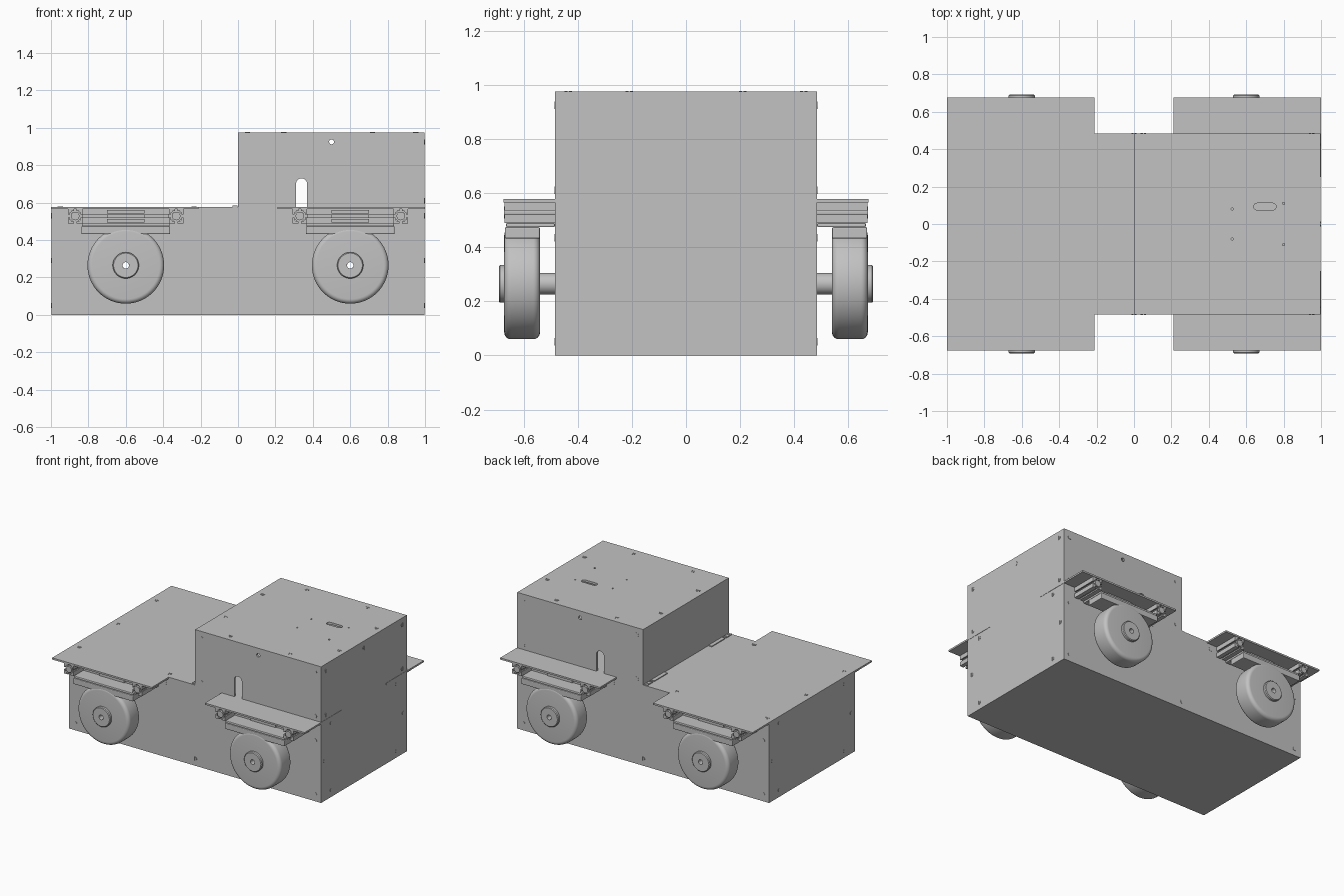
import bpy, bmesh
from math import pi, sin, cos, radians
from mathutils import Matrix, Vector

if "Cube" in bpy.data.objects:
    bpy.data.objects.remove(bpy.data.objects["Cube"])

grey = bpy.data.materials.new("plain grey")
grey.use_nodes = True
grey.diffuse_color = (0.54, 0.54, 0.54, 1)
grey.node_tree.nodes["Principled BSDF"].inputs["Base Color"].default_value = grey.diffuse_color


def finish(bm, name, smooth=False):
    bmesh.ops.recalc_face_normals(bm, faces=bm.faces)
    mesh = bpy.data.meshes.new(name)
    bm.to_mesh(mesh)
    bm.free()
    mesh.materials.append(grey)
    obj = bpy.data.objects.new(name, mesh)
    bpy.context.collection.objects.link(obj)
    if smooth:
        activate(obj)
        bpy.ops.object.shade_smooth_by_angle(angle=radians(35))
    return obj


def activate(obj):
    bpy.ops.object.select_all(action='DESELECT')
    obj.select_set(True)
    bpy.context.view_layer.objects.active = obj


def add_box(bm, x, y, z):
    size = [b - a for a, b in (x, y, z)]
    mid = Vector([(a + b) / 2 for a, b in (x, y, z)])
    bmesh.ops.create_cube(bm, size=1, matrix=Matrix.Translation(mid) @ Matrix.Diagonal((*size, 1)))


def box(name, x, y, z):
    bm = bmesh.new()
    add_box(bm, x, y, z)
    return finish(bm, name)


def add_prism(bm, points, depth, matrix):
    # polygon in local XY, extruded along local Z
    face = bm.faces.new([bm.verts.new(matrix @ Vector((u, v, 0))) for u, v in points])
    out = bmesh.ops.extrude_face_region(bm, geom=[face])
    verts = [g for g in out["geom"] if isinstance(g, bmesh.types.BMVert)]
    bmesh.ops.translate(bm, verts=verts, vec=matrix.to_3x3() @ Vector((0, 0, depth)))


def arc(radius, start, end, steps, cx=0, cy=0):
    return [(cx + radius * cos(start + (end - start) * i / steps),
             cy + radius * sin(start + (end - start) * i / steps)) for i in range(steps + 1)]


def circle(radius, cx=0, cy=0):
    return arc(radius, 0, 2 * pi, 24, cx, cy)[:-1]


def cut(obj, bm):
    cutter = finish(bm, "cutter")
    cutter.hide_render = True
    mod = obj.modifiers.new("cut", 'BOOLEAN')
    mod.operation, mod.solver, mod.object = 'DIFFERENCE', 'EXACT', cutter
    activate(obj)
    bpy.ops.object.modifier_apply(modifier=mod.name)
    bpy.data.objects.remove(cutter)


L, W = 0.998, 0.485           # half length and half width of the housing
DECK, TOP = 0.566, 0.975      # underside of deck, top of cabin
through_y = Matrix.Translation((0, 1, 0)) @ Matrix.Rotation(pi / 2, 4, 'X')

# lower housing with axle bores
body = box("lower_housing", (-L, L), (-W, W), (0, DECK))
bm = bmesh.new()
for x in (-0.6, 0.6):
    add_prism(bm, circle(0.017, x, 0.265), 2, through_y)
cut(body, bm)

# deck plate with four side wings
bm = bmesh.new()
wing, gap = 0.675, 0.21
half = [(-1, -wing), (-gap, -wing), (-gap, -W), (gap, -W), (gap, -wing), (1, -wing)]
add_prism(bm, half + [(-x, -y) for x, y in half], 0.012, Matrix.Translation((0, 0, DECK)))
deck = finish(bm, "deck_plate")
# the end wall fills the deck edge between its two tabs
bm = bmesh.new()
add_box(bm, (L, 1.1), (-0.25, 0.25), (0.5, 0.6))
cut(deck, bm)

# hollow upper cabin
cabin = box("upper_cabin", (0, L), (-W, W), (DECK + 0.012, TOP))
bm = bmesh.new()
add_box(bm, (0.015, L - 0.015), (-W + 0.015, W - 0.015), (0.5, TOP - 0.015))
cut(cabin, bm)
# cable slots and holes in both side walls
bm = bmesh.new()
add_prism(bm, [(0.31, 0.55), (0.37, 0.55)] + arc(0.03, 0, pi, 12, 0.34, 0.7), 2, through_y)
add_prism(bm, circle(0.013, 0.5, 0.925), 2, through_y)
cut(cabin, bm)
# handle slot and small holes in the roof
bm = bmesh.new()
roof = Matrix.Translation((0, 0, TOP - 0.05))
add_prism(bm, arc(0.018, -pi / 2, pi / 2, 8, 0.742, 0.093)
          + arc(0.018, pi / 2, 3 * pi / 2, 8, 0.658, 0.093), 0.1, roof)
for x, y in ((0.525, 0.08), (0.8, 0.11)):
    for s in (-1, 1):
        add_prism(bm, circle(0.006, x, s * y), 0.1, roof)
cut(cabin, bm)

# hinges along the foot of the cabin
for s, side in ((-1, "right"), (1, "left")):
    bm = bmesh.new()
    for a, b in ((0.25, 0.4), (0.415, 0.425), (0.43, 0.455), (0.46, 0.48)):
        add_box(bm, (-0.03, -0.004), sorted((s * a, s * b)), (0.575, 0.584))
    finish(bm, "hinge_" + side)


def slotted_section(r):
    # square extrusion section with a T-shaped slot on each side
    quarter = [(0.2, 1), (0.2, 0.75), (0.55, 0.75), (0.3, 0.45), (-0.3, 0.45),
               (-0.55, 0.75), (-0.2, 0.75), (-0.2, 1), (-1, 1)]
    pts = []
    for k in range(4):
        rot = Matrix.Rotation(k * pi / 2, 2)
        pts += [tuple(rot @ Vector(p) * r) for p in quarter]
    return pts


def lathe_y(name, profile, location, side):
    # revolve (radius, outward distance) pairs about the y axis
    bm = bmesh.new()
    steps = 64
    rings = [[bm.verts.new((location[0] + r * cos(2 * pi * i / steps), side * d,
                            location[1] + r * sin(2 * pi * i / steps)))
              for i in range(steps)] for r, d in profile]
    for a, b in zip(rings, rings[1:] + rings[:1]):
        for i in range(steps):
            j = (i + 1) % steps
            bm.faces.new((a[i], a[j], b[j], b[i]))
    return finish(bm, name, True)


# four wheel stations: rails, mounting plate, wheel and hub
R, e = 0.038, 0.025
tread = (arc(e, 0, pi / 2, 6, 0.205 - e, 0.672 - e)
         + [(0.017, 0.672), (0.017, 0.54)]
         + arc(e, -pi / 2, 0, 6, 0.205 - e, 0.54 + e))
hub = [(0.017, 0.66), (0.07, 0.66), (0.07, 0.687), (0.065, 0.692), (0.017, 0.692)]
for cx, end in ((-0.6, "rear"), (0.6, "fore")):
    for s, side in ((-1, "right"), (1, "left")):
        tag = f"_{end}_{side}"
        rz = DECK - R
        bm = bmesh.new()
        for dx in (-0.27, 0.27):
            m = Matrix.Translation((cx + dx, s * W, rz)) @ Matrix.Rotation(-s * pi / 2, 4, 'X')
            add_prism(bm, slotted_section(R), 0.186, m)
            add_prism(bm, circle(0.022), 0.188, m)
        m = Matrix.Translation((cx - 0.232, s * (W + R), rz)) @ Matrix.Rotation(pi / 2, 4, 'Y')
        add_prism(bm, slotted_section(R), 0.464, m)
        finish(bm, "slotted_rails" + tag)

        bm = bmesh.new()
        for z in (0.494, 0.518, 0.542):
            add_box(bm, (cx - 0.1, cx + 0.1), sorted((s * 0.55, s * 0.575)), (z, z + 0.02))
        finish(bm, "rail_block" + tag)

        bm = bmesh.new()
        add_box(bm, (cx - 0.235, cx + 0.235), sorted((s * W, s * 0.665)), (0.474, 0.49))
        add_box(bm, (cx - 0.237, cx + 0.237), sorted((s * 0.54, s * 0.67)), (0.432, 0.474))
        plate = finish(bm, "wheel_mount" + tag)
        bevel = plate.modifiers.new("soft edges", 'BEVEL')
        bevel.width, bevel.segments = 0.005, 2

        lathe_y("wheel" + tag, tread, (cx, 0.265), s)
        lathe_y("hub" + tag, hub, (cx, 0.265), s)
        lathe_y("axle" + tag, [(0.017, W - 0.01), (0.04, W - 0.01), (0.04, 0.55), (0.017, 0.55)],
                (cx, 0.265), s)

# slotted screw heads, one shared mesh of two half discs
bm = bmesh.new()
for turn in (0, pi):
    add_prism(bm, arc(0.014, turn - 1.4, turn + 1.4, 12), 0.002, Matrix.Identity(4))
screw = finish(bm, "screw")
screw_mesh = screw.data
bpy.data.objects.remove(screw)


def screws(name, spots, rotation):
    for i, spot in enumerate(spots):
        obj = bpy.data.objects.new(f"{name}_screw_{i + 1}", screw_mesh)
        obj.location, obj.rotation_euler = spot, [radians(a) for a in rotation]
        bpy.context.collection.objects.link(obj)


pair = (-1, 1)
flank = [(x, z) for x in (0.05, 0.95) for z in (0.61, 0.925)] + [(0, 0.05)]
flank += [(s * x, z) for s in pair for x, z in ((0.95, 0.05), (0.95, 0.435), (0.24, 0.53))]
screws("front", [(x, -W, z) for x, z in flank], (90, 0, 0))
screws("back", [(x, W, z) for x, z in flank], (-90, 0, 0))
low = [(s * y, z) for s in pair for y, z in ((0.37, 0.05), (0.37, 0.53), (0.445, 0.29))]
high = [(s * 0.435, z) for s in pair for z in (0.61, 0.925)] + [(0, 0.925)]
screws("left_end", [(L, y, z) for y, z in low + high], (90, 0, 90))
screws("right_end", [(-L, y, z) for y, z in low], (90, 0, -90))
screws("deck", [(x, s * 0.437, DECK + 0.012) for s in pair for x in (-0.95, -0.235)]
       + [(-0.95, 0, DECK + 0.012)], (0, 0, 90))
screws("roof", [(x, s * y, TOP) for s in pair
                for x, y in ((0.245, 0.435), (0.72, 0.435), (0.05, 0.21), (0.95, 0.21))], (0, 0, 90))
